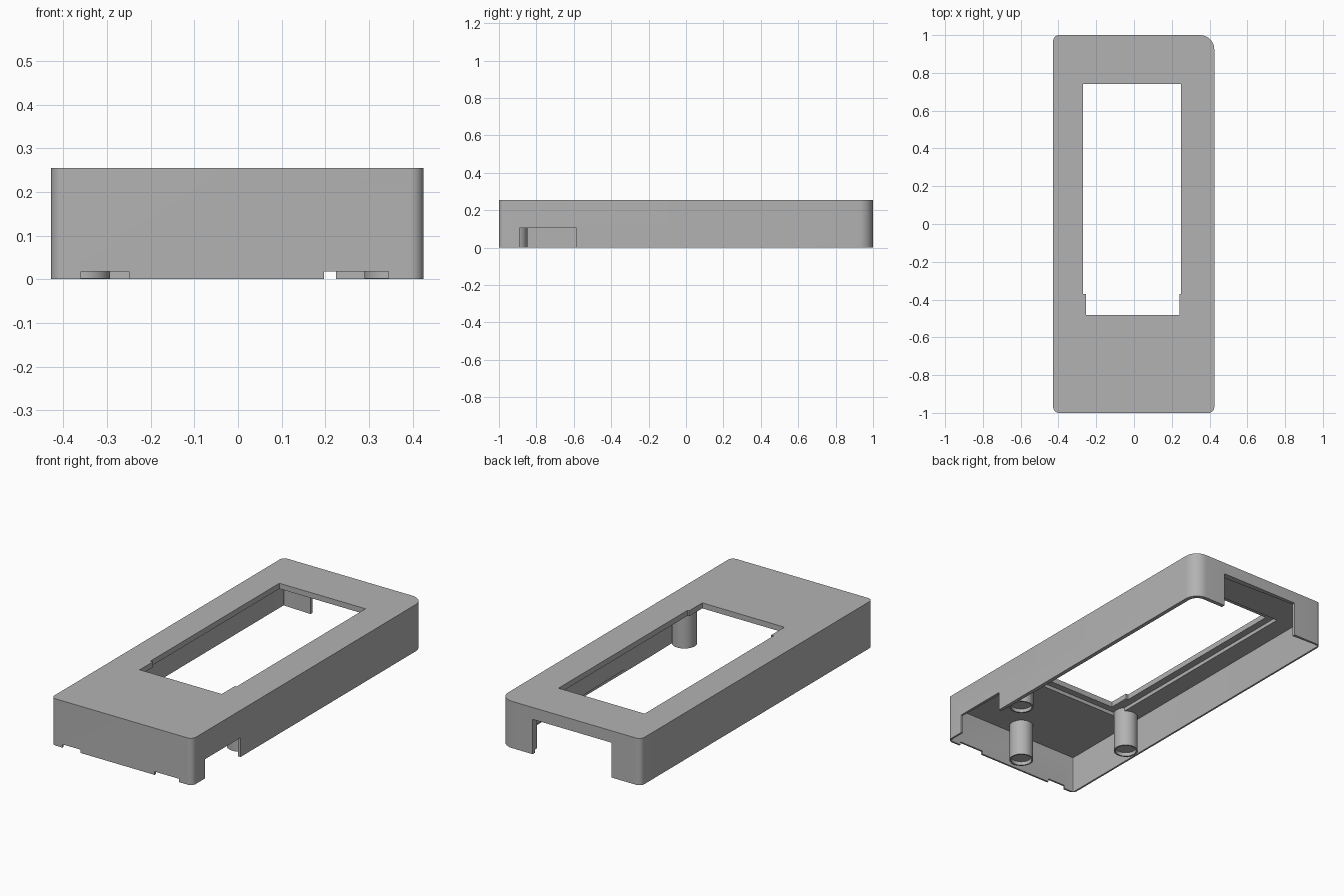
import bpy, bmesh, math

if "Cube" in bpy.data.objects:
    bpy.data.objects.remove(bpy.data.objects["Cube"], do_unlink=True)

grey = bpy.data.materials.new("plain_grey")
grey.use_nodes = True
colour = (0.45, 0.45, 0.45, 1)
grey.diffuse_color = colour
grey.node_tree.nodes["Principled BSDF"].inputs["Base Color"].default_value = colour

X0, X1, Y0, Y1, TOP = -0.428, 0.425, -1.0, 1.0, 0.255
WALL, LIP, CEILING = 0.042, 0.022, 0.205


def outline(inset):
    """Rounded plan of the case, with one larger corner at the back left."""
    pts = []
    corners = [(X1, Y1, 0.075, 0), (X0, Y1, 0.03, 90),
               (X0, Y0, 0.03, 180), (X1, Y0, 0.03, 270)]
    for x, y, r, start in corners:
        cx = x - math.copysign(r, x)
        cy = y - math.copysign(r, y)
        rad = max(r - inset, 0.004)
        # keep the inset corner tangent to the inset walls
        cx += math.copysign(r - inset - rad, x)
        cy += math.copysign(r - inset - rad, y)
        for i in range(9):
            a = math.radians(start + 90 * i / 8)
            pts.append((cx + rad * math.cos(a), cy + rad * math.sin(a)))
    return pts


def prism(name, pts, z0, z1):
    bm = bmesh.new()
    face = bm.faces.new([bm.verts.new((x, y, z0)) for x, y in pts])
    top = bmesh.ops.extrude_face_region(bm, geom=[face])["geom"]
    bmesh.ops.translate(bm, vec=(0, 0, z1 - z0),
                        verts=[v for v in top if isinstance(v, bmesh.types.BMVert)])
    bmesh.ops.recalc_face_normals(bm, faces=bm.faces)
    mesh = bpy.data.meshes.new(name)
    bm.to_mesh(mesh)
    bm.free()
    mesh.materials.append(grey)
    ob = bpy.data.objects.new(name, mesh)
    bpy.context.collection.objects.link(ob)
    return ob


def box(x0, x1, y0, y1):
    return [(x0, y0), (x1, y0), (x1, y1), (x0, y1)]


def select(ob):
    bpy.ops.object.select_all(action="DESELECT")
    ob.select_set(True)
    bpy.context.view_layer.objects.active = ob


def cut(ob, pts, z0, z1):
    cutter = prism("cutter", pts, z0, z1)
    cutter.hide_render = True
    mod = ob.modifiers.new("cut", "BOOLEAN")
    mod.operation, mod.solver, mod.object = "DIFFERENCE", "EXACT", cutter
    select(ob)
    bpy.ops.object.modifier_apply(modifier=mod.name)
    bpy.data.objects.remove(cutter, do_unlink=True)


# Hollow shell with a thin stepped lip around its open underside
case = prism("case_shell", outline(0), 0, TOP)
cut(case, outline(WALL), -0.1, CEILING)
cut(case, outline(LIP), -0.1, 0.018)

# Shallow recess under the top, then the stepped window through it
cut(case, box(-0.31, 0.29, -0.52, 0.785), 0.1, 0.225)
cut(case, [(-0.255, -0.483), (0.24, -0.483), (0.24, -0.37), (0.25, -0.37),
           (0.25, 0.742), (-0.27, 0.742), (-0.27, -0.37), (-0.255, -0.37)], 0.15, 0.4)

# Back opening, side port and small front slots
cut(case, box(-0.25, 0.225, 0.9, 1.1), -0.1, 0.19)
cut(case, box(0.36, 0.5, -0.89, -0.585), -0.1, 0.105)
for x0, x1 in ((-0.36, -0.25), (0.197, 0.345)):
    cut(case, box(x0, x1, -1.1, -0.94), -0.1, 0.018)
select(case)
bpy.ops.object.shade_smooth_by_angle(angle=math.radians(30))


def circle(cx, cy, r, n=40):
    return [(cx + r * math.cos(2 * math.pi * i / n),
             cy + r * math.sin(2 * math.pi * i / n)) for i in range(n)]


# Screw posts with a shallow cup in each end
for name, x, y in (("front_post", 0.0, -0.91), ("left_post", 0.352, -0.49),
                   ("right_post", -0.355, -0.49)):
    post = prism(name, circle(x, y, 0.062), 0.002, 0.235)
    cut(post, circle(x, y, 0.054), -0.1, 0.022)
    select(post)
    bpy.ops.object.shade_smooth_by_angle(angle=math.radians(30))
